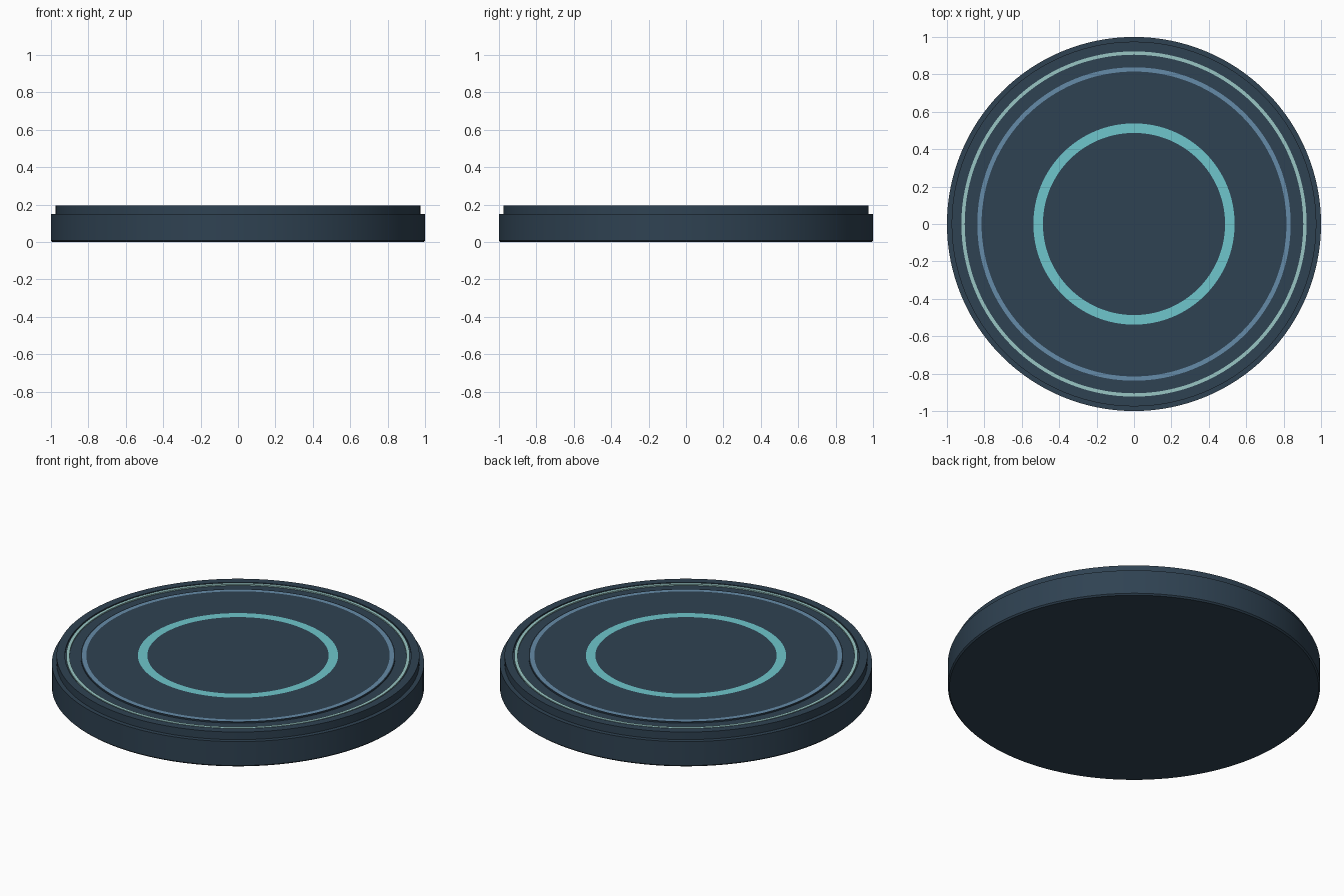
import bpy, bmesh, math

if "Cube" in bpy.data.objects:
    bpy.data.objects.remove(bpy.data.objects["Cube"])

SEG = 128


def material(name, hexcol):
    lin = []
    for i in (0, 2, 4):
        c = int(hexcol[i:i + 2], 16) / 255
        lin.append(c / 12.92 if c <= 0.04045 else ((c + 0.055) / 1.055) ** 2.4)
    m = bpy.data.materials.new(name)
    m.diffuse_color = (*lin, 1)
    m.use_nodes = True
    m.node_tree.nodes["Principled BSDF"].inputs["Base Color"].default_value = m.diffuse_color
    return m


SLATE = material("dark slate", "2F4252")
TEAL = material("teal glow", "6EC6CC")
BLUE = material("steel blue", "658BA8")
PALE = material("pale aqua", "98C6C4")
MATS = [SLATE, TEAL, BLUE, PALE]


def lathe(name, profile, closed=False):
    """Revolve (radius, z, material of the band that follows) points about z."""
    bm = bmesh.new()
    rings = []
    for r, z, _ in profile:
        if r == 0:
            rings.append([bm.verts.new((0, 0, z))] * SEG)
        else:
            rings.append([bm.verts.new((r * math.cos(2 * math.pi * i / SEG),
                                        r * math.sin(2 * math.pi * i / SEG), z))
                          for i in range(SEG)])
    n = len(profile)
    for k in range(n if closed else n - 1):
        a, b = rings[k], rings[(k + 1) % n]
        for i in range(SEG):
            j = (i + 1) % SEG
            loop = list(dict.fromkeys((a[i], a[j], b[j], b[i])))
            bm.faces.new(loop).material_index = MATS.index(profile[k][2])
    bmesh.ops.recalc_face_normals(bm, faces=bm.faces)
    me = bpy.data.meshes.new(name)
    bm.to_mesh(me)
    bm.free()
    for m in MATS:
        me.materials.append(m)
    ob = bpy.data.objects.new(name, me)
    bpy.context.collection.objects.link(ob)
    bpy.ops.object.select_all(action='DESELECT')
    ob.select_set(True)
    bpy.context.view_layer.objects.active = ob
    bpy.ops.object.shade_smooth_by_angle(angle=math.radians(30))
    return ob


# Disc: lower tier, upper lip, shallow groove, and deck with inlaid rings
lathe("platform", [
    (0, 0, SLATE), (0.992, 0, SLATE), (1.0, 0.008, SLATE), (1.0, 0.15, SLATE),
    (0.975, 0.15, SLATE), (0.975, 0.195, SLATE),
    (0.93, 0.195, SLATE), (0.93, 0.187, SLATE),
    (0.845, 0.187, SLATE), (0.845, 0.195, SLATE),
    (0.838, 0.195, BLUE), (0.815, 0.195, SLATE),
    (0.538, 0.195, TEAL), (0.487, 0.195, SLATE), (0, 0.195, SLATE)])

# Pale trim ring lying in the groove
lathe("trim_ring", [(0.923, 0.186, PALE), (0.923, 0.194, PALE),
                    (0.905, 0.194, PALE), (0.905, 0.186, PALE)], closed=True)
